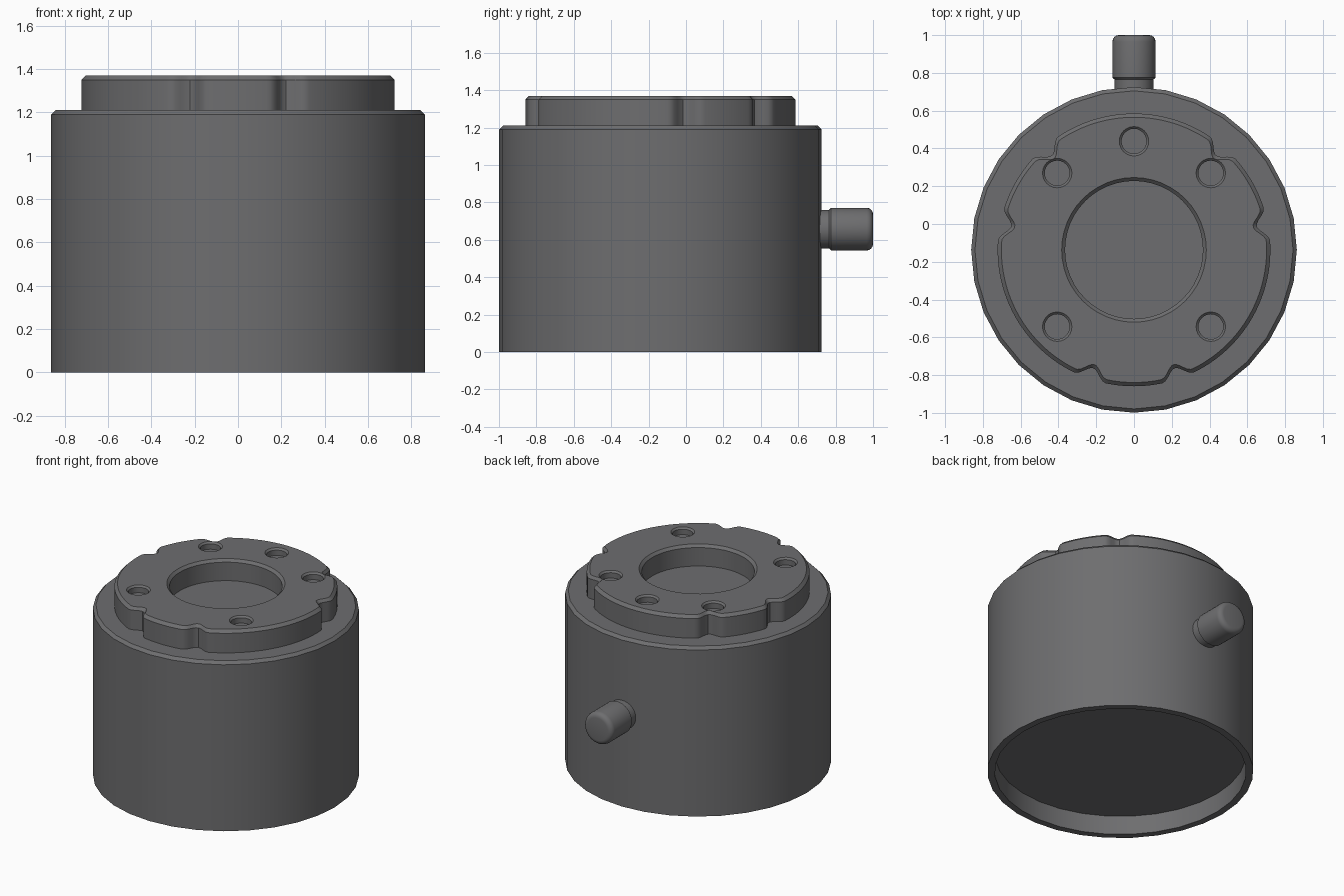
import bpy, bmesh
from math import sin, cos, pi, radians
from mathutils import Matrix, Vector

cube = bpy.data.objects.get("Cube")
if cube:
    bpy.data.objects.remove(cube, do_unlink=True)

AXIS_Y = -0.137   # the round body sits forward of the origin, the pin sticks out behind

grey = bpy.data.materials.new("dark grey metal")
grey.use_nodes = True
colour = (0.155, 0.155, 0.16, 1)
grey.diffuse_color = colour
grey.node_tree.nodes["Principled BSDF"].inputs["Base Color"].default_value = colour


def lathe(name, profile, sides, matrix, dent=lambda a: 0.0):
    """Stack rings of (radius, height), cap both ends; dent(angle) shrinks the radius."""
    bm = bmesh.new()
    rings = []
    for r, z in profile:
        ring = []
        for i in range(sides):
            a = 2 * pi * i / sides
            rr = r - dent(a)
            ring.append(bm.verts.new((rr * cos(a), rr * sin(a), z)))
        rings.append(ring)
    for low, high in zip(rings, rings[1:]):
        for i in range(sides):
            j = (i + 1) % sides
            bm.faces.new((low[i], low[j], high[j], high[i]))
    bm.faces.new(rings[0][::-1])
    bm.faces.new(rings[-1])
    bmesh.ops.recalc_face_normals(bm, faces=bm.faces)
    mesh = bpy.data.meshes.new(name)
    bm.to_mesh(mesh)
    bm.free()
    mesh.materials.append(grey)
    obj = bpy.data.objects.new(name, mesh)
    obj.matrix_world = matrix
    bpy.context.collection.objects.link(obj)
    return obj


def activate(obj):
    bpy.ops.object.select_all(action='DESELECT')
    obj.select_set(True)
    bpy.context.view_layer.objects.active = obj


def smooth(obj):
    activate(obj)
    bpy.ops.object.shade_smooth_by_angle(angle=radians(30))


def cut(obj, cutter):
    cutter.hide_render = True
    mod = obj.modifiers.new("cut", 'BOOLEAN')
    mod.operation = 'DIFFERENCE'
    mod.solver = 'EXACT'
    mod.object = cutter
    activate(obj)
    bpy.ops.object.modifier_apply(modifier=mod.name)
    bpy.data.objects.remove(cutter, do_unlink=True)


centre = Matrix.Translation((0, AXIS_Y, 0))

# Main body: drum with a recessed underside and a chamfered top edge
body = lathe("body", [(0.815, 0.135), (0.815, 0), (0.862, 0), (0.862, 1.19), (0.842, 1.21)],
             32, centre)
smooth(body)

# Top plate: three pairs of rounded grip notches around its edge
NOTCHES = [radians(mid + side) for mid in (30, 150, 270) for side in (-19, 19)]
HALF_WIDTH = 0.125


def notch(a):
    d = min(abs((a - n + pi) % (2 * pi) - pi) for n in NOTCHES)
    return 0.03 * (1 + cos(pi * d / HALF_WIDTH)) if d < HALF_WIDTH else 0.0


plate = lathe("top_plate", [(0.722, 1.2), (0.722, 1.35), (0.702, 1.37)], 240, centre, notch)

# Central bore with a chamfered rim
cut(plate, lathe("bore_cutter", [(0.365, 1.22), (0.365, 1.352), (0.383, 1.37), (0.383, 1.45)],
                 48, centre))

# Five screw holes on one pitch circle
for angle in (45, 90, 135, 225, 315):
    a = radians(angle)
    spot = Matrix.Translation((0.575 * cos(a), AXIS_Y + 0.575 * sin(a), 0))
    cut(plate, lathe("screw_hole_cutter",
                     [(0.066, 1.32), (0.066, 1.358), (0.078, 1.37), (0.078, 1.45)], 24, spot))
smooth(plate)

# Rear pin: slim neck and a rounded head, pointing backwards
back = Matrix.Translation((0, 0, 0.657)) @ Matrix.Rotation(-pi / 2, 4, 'X')
head_end = [(0.08 + 0.034 * cos(t * pi / 8), 0.966 + 0.034 * sin(t * pi / 8)) for t in range(5)]
pin = lathe("rear_pin", [(0.103, 0.68), (0.103, 0.765), (0.114, 0.775)] + head_end, 32, back)
smooth(pin)
